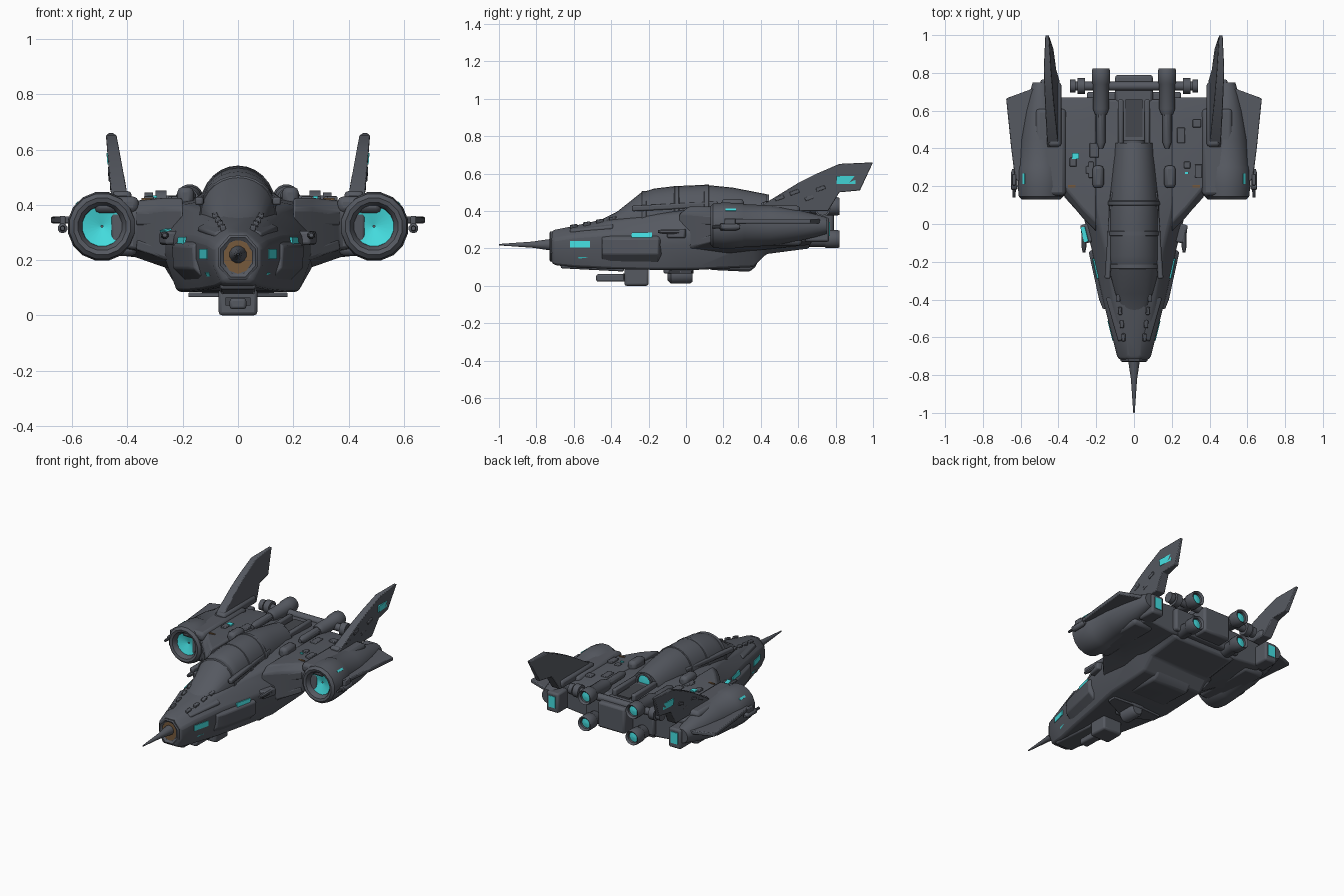
import bpy, bmesh, math, random
from mathutils import Matrix, Vector

if "Cube" in bpy.data.objects:
    bpy.data.objects.remove(bpy.data.objects["Cube"])

random.seed(4)

def material(name, rgb):
    m = bpy.data.materials.new(name)
    m.diffuse_color = (*rgb, 1)
    m.use_nodes = True
    m.node_tree.nodes["Principled BSDF"].inputs["Base Color"].default_value = m.diffuse_color
    return m

HULL = material("hull grey", (0.092, 0.100, 0.119))
DARK = material("dark recess", (0.06, 0.064, 0.075))
GLOW = material("cyan glow", (0.06, 0.74, 0.76))
RUST = material("rust brown", (0.18, 0.10, 0.045))

def finish(bm, name, mat, bevel=0, angle=35):
    bmesh.ops.recalc_face_normals(bm, faces=bm.faces)
    me = bpy.data.meshes.new(name)
    bm.to_mesh(me)
    bm.free()
    me.materials.append(mat)
    ob = bpy.data.objects.new(name, me)
    bpy.context.collection.objects.link(ob)
    if bevel:
        b = ob.modifiers.new("bevel", 'BEVEL')
        b.width, b.segments, b.limit_method = bevel, 2, 'ANGLE'
    bpy.ops.object.select_all(action='DESELECT')
    ob.select_set(True)
    bpy.context.view_layer.objects.active = ob
    bpy.ops.object.shade_smooth_by_angle(angle=math.radians(angle))
    return ob

def loft(name, rings, mat=HULL, bevel=0, caps=True, angle=35):
    """Skin a list of equal-length closed rings of 3D points."""
    bm = bmesh.new()
    vs = [[bm.verts.new(p) for p in r] for r in rings]
    n = len(vs[0])
    for a, b in zip(vs, vs[1:]):
        for i in range(n):
            bm.faces.new((a[i], a[(i + 1) % n], b[(i + 1) % n], b[i]))
    if caps:
        bm.faces.new(vs[0])
        bm.faces.new(vs[-1])
    return finish(bm, name, mat, bevel, angle)

def lathe(name, profile, x, z, mat=HULL, n=20, caps=True, sx=1):
    """Turn (y, radius) pairs about an axis running along y."""
    rings = [[(x + sx * r * math.cos(2 * math.pi * (i + .5) / n), y,
               z + r * math.sin(2 * math.pi * (i + .5) / n)) for i in range(n)] for y, r in profile]
    return loft(name, rings, mat, caps=caps)

def box(name, c, size, mat=HULL, rot=(0, 0, 0), bevel=0):
    bm = bmesh.new()
    bmesh.ops.create_cube(bm, size=1)
    M = Matrix.Translation(c)
    for ax, a in zip("ZYX", (rot[2], rot[1], rot[0])):
        M = M @ Matrix.Rotation(math.radians(a), 4, ax)
    bm.transform(M @ Matrix.Diagonal((*size, 1)))
    return finish(bm, name, mat, bevel)

def body_ring(y, wt, zt, wm, zm, wb, zb):
    half = [(wt * .5, zt), (wt, zt - .02), (wm, zm + .05), (wm, zm - .02), (wb, zb)]
    return [(x, y, z) for x, z in half] + [(-x, y, z) for x, z in reversed(half)]

# Main fuselage
loft("fuselage", [body_ring(*s) for s in (
    (-.72, .05, .29, .075, .20, .05, .125), (-.70, .06, .30, .09, .20, .06, .11),
    (-.60, .075, .32, .115, .215, .08, .10), (-.40, .11, .365, .165, .23, .13, .09),
    (-.15, .15, .40, .22, .235, .18, .085), (.05, .20, .42, .27, .24, .22, .085),
    (.36, .26, .43, .30, .25, .22, .10), (.43, .26, .42, .30, .26, .22, .17),
    (.66, .26, .41, .30, .29, .22, .20))], bevel=.012)
box("chin_plate", (0, -.50, .10), (.13, .34, .03), bevel=.01, rot=(-3, 0, 0))

# Nose ring, rusty socket and long probe
lathe("nose_ring", [(-.70, .085), (-.725, .088), (-.73, .078), (-.712, .052)], 0, .21, n=8, caps=False, sx=.88)
lathe("nose_socket", [(-.722, .062), (-.72, .01)], 0, .212, RUST, 10, sx=.85)
lathe("nose_probe", [(-.70, .034), (-.75, .028), (-.82, .017), (-1, .004)], 0, .22, n=12)

# Canopy hump, frame hoops and glow at its back
def arch(y, w, zt, zb=.34, n=14):
    return [(w * math.cos(math.pi * i / n), y, zb + (zt - zb) * math.sin(math.pi * i / n) ** .8)
            for i in range(n + 1)]
HUMP = [(-.46, .06, .35), (-.37, .10, .395), (-.24, .135, .498), (-.17, .14, .52), (-.06, .14, .533),
        (.10, .14, .54), (.25, .125, .525), (.43, .11, .49)]
loft("canopy_hump", [arch(*h) for h in HUMP])
for y, w, zt in ((-.225, .138, .504), (-.05, .142, .533), (.11, .141, .540)):
    loft("canopy_hoop", [arch(y - .014, w, zt - .004), arch(y - .01, w + .003, zt + .002),
                         arch(y + .01, w + .003, zt + .002), arch(y + .014, w, zt - .002)])
for s in (-1, 1):
    box("canopy_rail", (s * .125, -.06, .425), (.03, .46, .03), rot=(3, 0, s * 4), bevel=.008)
    box("spine_rail", (s * .07, .54, .425), (.03, .24, .05), bevel=.01)
lathe("spine_exhaust_ring", [(.42, .058), (.445, .058), (.445, .046), (.43, .046)], 0, .43, caps=False)
lathe("spine_exhaust_glow", [(.434, .048), (.438, .005)], 0, .43, GLOW)
box("spine_trough", (0, .56, .41), (.09, .20, .02), DARK)

# Belly keel, turret, gun and sensor
loft("belly_keel", [[(s * w, y, z) for s, w, z in ((1, .17, .2), (1, .13, zb), (-1, .13, zb), (-1, .17, .2))]
                    for y, zb in ((.08, .12), (.13, .085), (.34, .075), (.37, .1), (.40, .16))], bevel=.012)
box("gun_turret", (0, -.265, .055), (.14, .13, .11), bevel=.012)
box("gun_barrel", (0, -.40, .042), (.06, .16, .04), bevel=.01)
box("gun_stripe", (0, -.332, .05), (.09, .01, .03), DARK)
lathe("belly_sensor", [(-.10, .025), (-.08, .045), (.02, .045), (.035, .035)], 0, .055, n=12)
box("belly_mount", (0, -.04, .09), (.10, .16, .05), bevel=.01)

# Rear engine block and cross bar
box("rear_block", (0, .71, .325), (.20, .16, .17), bevel=.015)
box("rear_frame", (0, .67, .31), (.5, .06, .15), bevel=.012)
bm = bmesh.new()
bmesh.ops.create_cone(bm, cap_ends=True, segments=12, radius1=.024, radius2=.024, depth=.66,
                      matrix=Matrix.Translation((0, .73, .41)) @ Matrix.Rotation(math.pi / 2, 4, 'Y'))
for s in (-1, 1):
    for x, r, d in ((.285, .042, .04), (.33, .034, .03)):
        bmesh.ops.create_cone(bm, cap_ends=True, segments=12, radius1=r, radius2=r, depth=d,
                              matrix=Matrix.Translation((s * x * .98, .73, .41)) @ Matrix.Rotation(math.pi / 2, 4, 'Y'))
finish(bm, "rear_cross_bar", HULL)

FIN = [(.37, .40), (.42, .44), (.60, .55), (.70, .60), (.82, .652), (1.0, .66), (.93, .51), (.82, .50), (.76, .40)]
for s in (-1, 1):
    # Thick wing root between fuselage and nacelle
    def wing_ring(x, y0, zb, zt, zr):
        return [(s * x, y, z) for y, z in ((y0, zb + .03), (y0, zt - .04), (y0 + .05, zt), (.55, zt),
                                           (.67, zt - .02), (.67, zr), (y0 + .2, zb))]
    loft("wing_root", [wing_ring(.10, .46, .2, .405, .22), wing_ring(.20, -.04, .16, .425, .22),
                       wing_ring(.27, .03, .175, .425, .22), wing_ring(.37, .15, .21, .415, .23),
                       wing_ring(.46, .17, .22, .41, .24)][1:], bevel=.01)
    box("wing_leading_plate", (s * .31, .10, .35), (.15, .03, .05), rot=(0, 0, s * 48), bevel=.008)
    box("wing_leading_strut", (s * .31, .10, .24), (.15, .03, .04), rot=(0, -s * 12, s * 48), bevel=.008)

    # Outer nacelle with thick lip and glowing intake set deep inside
    nx, nz = s * .492, .322
    lathe("nacelle", [(.20, .068), (.155, .074), (.135, .088), (.13, .104), (.145, .12), (.20, .126), (.30, .122),
                      (.31, .117), (.45, .110), (.60, .085), (.70, .060), (.75, .045)], nx, nz, n=16)
    lathe("intake_glow", [(.165, .074), (.185, .004)], nx, nz, GLOW, caps=False)
    box("nacelle_top_cover", (s * .44, .38, .40), (.16, .46, .06), bevel=.02)
    box("nacelle_under_cover", (s * .44, .40, .245), (.15, .44, .06), bevel=.02)
    box("nacelle_exhaust", (s * .45, .70, .30), (.09, .13, .13), bevel=.012)
    box("nacelle_exhaust_glow", (s * .45, .766, .305), (.05, .006, .075), GLOW)
    box("nacelle_side_light", (s * .581, .24, .4045), (.01, .055, .014), GLOW, rot=(0, -s * 45, 0))

    # Thin outer stabiliser plate and wingtip gun
    plan = [(.55, .18), (.63, .24), (.65, .40), (.677, .665), (.50, .73)]
    loft("outer_plate", [[(s * x, y, z) for x, y in plan] for z in (.333, .357)], bevel=.005)
    lathe("tip_gun", [(.14, .008), (.18, .010), (.185, .018), (.27, .018), (.29, .01)], s * .635, .315, n=10)
    box("tip_gun_bracket", (s * .635, .235, .335), (.02, .06, .05), bevel=.004)

    # Swept tail fin, thinning toward its rear tip, with light
    def fin_x(z, off):
        return s * (.425 + (z - .40) * .135 + off)
    def fin_half(y, z):
        return .024 * (1.3 - (z - .4) * 1.9) * (1 if y < .85 else .5)
    loft("tail_fin", [[(fin_x(z, o * fin_half(y, z)), y, z) for y, z in FIN] for o in (-1, 1)], bevel=.004)
    box("fin_light", (fin_x(.567, .0165), .855, .567), (.012, .10, .042), GLOW, rot=(0, s * 5, s * 5))
    box("fin_root", (s * .42, .58, .425), (.07, .34, .05), bevel=.015)
    for y, z in ((.50, .47), (.58, .50), (.66, .47), (.72, .52)):
        box("fin_detail", (fin_x(z, .022), y, z), (.015, .05, .02), rot=(20, 0, 0), bevel=.003)

    # Four rear thrusters
    for z, y0, r in ((.425, .58, .045), (.25, .62, .045)):
        lathe("thruster", [(y0, r * .7), (y0 + .03, r * .95), (.74, r * .95), (.75, r * 1.1), (.81, r * 1.1),
                           (.822, r), (.81, r * .75), (.79, r * .7)], s * .175, z, n=16)
        lathe("thruster_glow", [(.797, r * .76), (.803, .004)], s * .175, z, GLOW, 16)
    lathe("upper_pipe", [(.40, .012), (.43, .024), (.60, .024)], s * .175, .43, n=10)

    # Side chine, hull lights, prongs and winglets
    loft("side_chine", [[(s * x, y, z) for x, z in ((w, .27), (w + .025, .25), (w + .02, .17), (w - .03, .12))]
                        for y, w in ((-.45, .14), (-.40, .16), (-.15, .215), (-.13, .19))], bevel=.006)
    box("nose_light", (s * .1215, -.565, .222), (.012, .11, .035), GLOW, rot=(0, 0, -s * 14))
    box("hull_light", (s * .201, -.235, .270), (.014, .11, .026), GLOW, rot=(0, -s * 8, -s * 12))
    box("chin_light", (s * .105, -.55, .15), (.012, .05, .014), GLOW, rot=(0, s * 25, -s * 14))
    lathe("side_prong", [(-.15, .008), (-.12, .014), (-.02, .016)], s * .265, .29, n=8)
    box("prong_mount", (s * .25, -.05, .28), (.05, .10, .05), rot=(0, 0, -s * 14), bevel=.01)
    loft("belly_winglet", [[(s * x, y, z) for x, y in ((.03, -.10), (.18, -.03), (.18, .03), (.03, .04))]
                           for z in (.066, .082)], bevel=.003)
    box("front_cheek", (s * .09, -.50, .30), (.05, .24, .04), rot=(6, s * 25, -s * 13), bevel=.01)

    # Wing and hull surface details
    for i in range(4):
        x, y = random.uniform(.20, .36), random.uniform(.25, .6)
        box("wing_detail", (s * x, y, .422), (random.uniform(.02, .05), random.uniform(.03, .09), .018), bevel=.004)
    for i in range(4):
        box("nose_detail", (s * (.055 + i * .009), -.6 + i * .07, .317 + i * .014), (.02, .04, .02),
            rot=(10, s * 15, 0), bevel=.004)
    box("wing_hump", (s * .19, .25, .43), (.06, .12, .07), bevel=.02)
    box("wing_rust_patch", (s * .33, .20, .421), (.04, .012, .006), RUST)

# Single lights on the left side and wing tops
box("left_intake_light", (-.262, -.055, .308), (.024, .08, .006), GLOW, rot=(0, -15, 14))
box("left_wing_light", (-.31, .36, .429), (.035, .03, .008), GLOW)
box("right_wing_light", (.28, .27, .427), (.018, .012, .008), GLOW)
